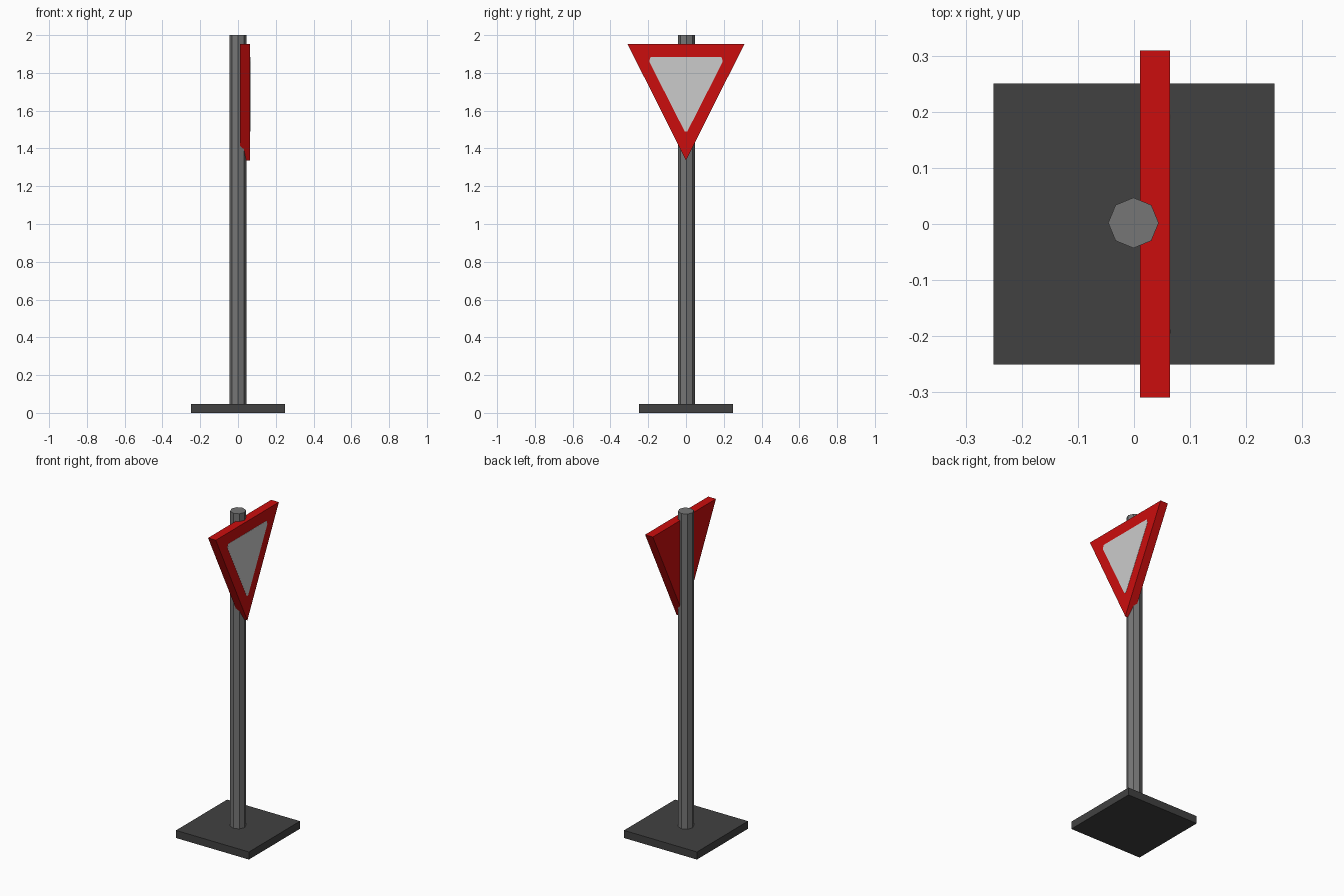
import bpy, bmesh

if "Cube" in bpy.data.objects:
    bpy.data.objects.remove(bpy.data.objects["Cube"])


def material(name, rgb):
    m = bpy.data.materials.new(name)
    m.diffuse_color = (*rgb, 1)
    m.use_nodes = True
    m.node_tree.nodes["Principled BSDF"].inputs["Base Color"].default_value = m.diffuse_color
    return m


def finish(name, bm, mat):
    bmesh.ops.recalc_face_normals(bm, faces=bm.faces)
    mesh = bpy.data.meshes.new(name)
    bm.to_mesh(mesh)
    bm.free()
    mesh.materials.append(mat)
    obj = bpy.data.objects.new(name, mesh)
    bpy.context.collection.objects.link(obj)
    return obj


def prism(name, outline, x0, x1, mat):
    """Extrude a (y, z) outline along x."""
    bm = bmesh.new()
    face = bm.faces.new([bm.verts.new((x0, y, z)) for y, z in outline])
    ext = bmesh.ops.extrude_face_region(bm, geom=[face])["geom"]
    verts = [v for v in ext if isinstance(v, bmesh.types.BMVert)]
    bmesh.ops.translate(bm, verts=verts, vec=(x1 - x0, 0, 0))
    return finish(name, bm, mat)


red = material("sign red", (0.6, 0.004, 0.004))
white = material("panel white", (0.6, 0.6, 0.6))
grey = material("pole grey", (0.18, 0.18, 0.18))
dark = material("base dark grey", (0.053, 0.053, 0.053))

# Square base slab
s = 0.25
prism("base", [(-s, 0), (s, 0), (s, 0.047), (-s, 0.047)], -s, s, dark)

# Octagonal pole
bm = bmesh.new()
bmesh.ops.create_cone(bm, cap_ends=True, segments=8, radius1=0.045,
                      radius2=0.045, depth=1.98)
bmesh.ops.translate(bm, verts=bm.verts, vec=(-0.001, 0.002, 1.01))
finish("pole", bm, grey)

# Inverted triangular sign board, facing +x
prism("sign_board", [(-0.309, 1.952), (0.309, 1.952), (0, 1.337)],
      0.011, 0.064, red)

# Thin pale centre panel with clipped corners
right = [(0.007, 1.490), (0.195, 1.860), (0.188, 1.883)]
left = [(-y, z) for y, z in reversed(right)]
prism("sign_panel", right + left, 0.063, 0.065, white)
